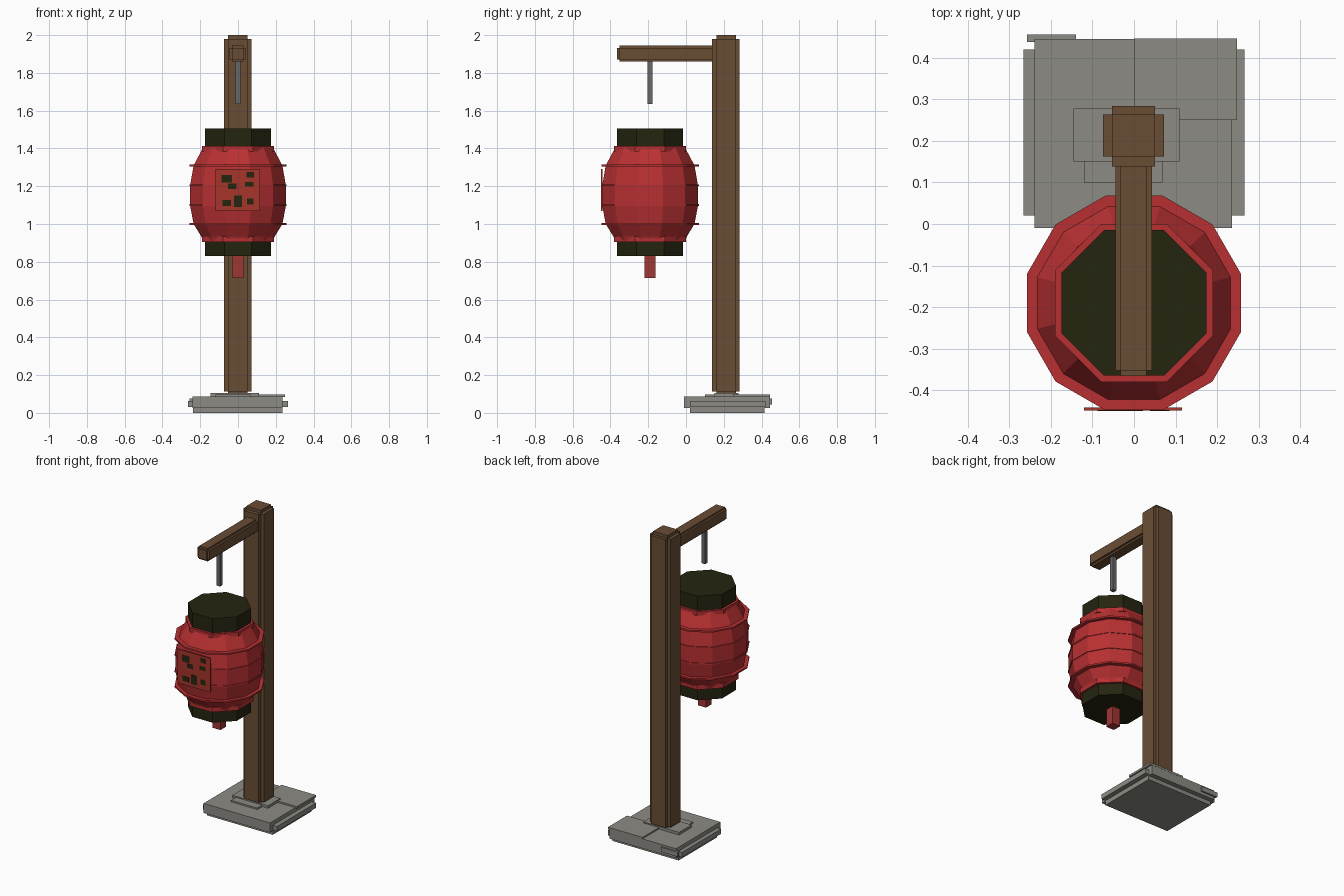
import bpy, bmesh, math

if "Cube" in bpy.data.objects:
    bpy.data.objects.remove(bpy.data.objects["Cube"])


def material(name, color):
    m = bpy.data.materials.new(name)
    m.diffuse_color = (*color, 1)
    m.use_nodes = True
    m.node_tree.nodes["Principled BSDF"].inputs["Base Color"].default_value = m.diffuse_color
    return m


WOOD = material("brown wood", (0.141, 0.074, 0.034))
STONE = material("grey stone", (0.262, 0.258, 0.231))
IRON = material("dark grey iron", (0.14, 0.14, 0.14))
RED = material("lantern red", (0.485, 0.030, 0.032))
DARK = material("dark olive", (0.018, 0.018, 0.005))
PANEL = material("panel red", (0.38, 0.036, 0.024))
TASSEL = material("tassel red", (0.35, 0.038, 0.034))
LY = -0.19  # lantern axis in y


def finish(name, bm, mat):
    bmesh.ops.recalc_face_normals(bm, faces=bm.faces)
    me = bpy.data.meshes.new(name)
    bm.to_mesh(me)
    bm.free()
    me.materials.append(mat)
    ob = bpy.data.objects.new(name, me)
    bpy.context.collection.objects.link(ob)
    return ob


def boxes(name, mat, *spans):
    """One object from boxes given as (x0, x1, y0, y1, z0, z1)."""
    bm = bmesh.new()
    for x0, x1, y0, y1, z0, z1 in spans:
        vs = bmesh.ops.create_cube(bm, size=1)["verts"]
        for v in vs:
            v.co = (x1 if v.co.x > 0 else x0,
                    y1 if v.co.y > 0 else y0,
                    z1 if v.co.z > 0 else z0)
    return finish(name, bm, mat)


def lathe(name, mat, sides, profile):
    """Closed faceted solid around the lantern axis; profile = (flat radius, z)."""
    bm = bmesh.new()
    rings = []
    for r, z in profile:
        r /= math.cos(math.pi / sides)
        rings.append([bm.verts.new((r * math.cos(a), LY + r * math.sin(a), z))
                      for a in (math.tau * (i + 0.5) / sides for i in range(sides))])
    for lo, hi in zip(rings, rings[1:]):
        for i in range(sides):
            j = (i + 1) % sides
            bm.faces.new((lo[i], lo[j], hi[j], hi[i]))
    bm.faces.new(rings[0])
    bm.faces.new(rings[-1])
    return finish(name, bm, mat)


# Stone base: stacked, slightly offset slabs
boxes("base_bottom_slab", STONE, (-0.238, 0.236, 0.02, 0.415, 0, 0.03))
boxes("base_middle_slab", STONE, (-0.266, 0.266, 0.02, 0.42, 0.03, 0.062))
boxes("base_top_slab", STONE, (-0.24, 0.236, -0.01, 0.445, 0.026, 0.088))
boxes("base_corner_plate", STONE, (0, 0.248, 0.25, 0.446, 0.085, 0.098))
boxes("base_back_chip", STONE, (-0.257, -0.14, 0.438, 0.456, 0.045, 0.075))
boxes("post_footing", STONE, (-0.145, 0.11, 0.15, 0.278, 0.085, 0.105),
      (-0.12, 0.068, 0.10, 0.278, 0.085, 0.098))

# Wooden post and arm with stepped corners
boxes("post", WOOD, (-0.074, 0.072, 0.162, 0.264, 0.112, 1.98),
      (-0.053, 0.051, 0.138, 0.284, 0.112, 1.98),
      (-0.053, 0.051, 0.162, 0.264, 0.10, 2.0))
boxes("arm", WOOD, (-0.045, 0.043, -0.353, 0.15, 1.872, 1.932),
      (-0.032, 0.030, -0.353, 0.15, 1.86, 1.944),
      (-0.032, 0.030, -0.366, 0.15, 1.872, 1.932))
boxes("hanging_rod", IRON, (-0.013, 0.013, LY - 0.013, LY + 0.013, 1.635, 1.865))

# Lantern body, rims, ribs and end caps
lathe("lantern_body", RED, 12, [(0.185, 0.91), (0.195, 0.935), (0.235, 1.0), (0.254, 1.10),
                                (0.254, 1.20), (0.235, 1.31), (0.195, 1.385), (0.185, 1.405)])
for side, z0, z1 in (("bottom", 0.905, 0.935), ("top", 1.385, 1.412)):
    lathe(side + "_rim", RED, 8, [(0.19, z0), (0.19, z1)])
for i, z in enumerate((1.0, 1.10, 1.205, 1.31)):
    lathe("rib_%d" % (i + 1), RED, 12, [(0.258, z - 0.005), (0.258, z + 0.005)])
lathe("bottom_cap", DARK, 8, [(0.175, 0.83), (0.175, 0.91)])
lathe("top_cap", DARK, 8, [(0.175, 1.40), (0.175, 1.505)])
boxes("tassel", TASSEL, (-0.03, 0.028, LY - 0.03, LY + 0.028, 0.715, 0.84))

# Front panel with abstract dark patches
boxes("front_panel", PANEL, (-0.12, 0.116, -0.449, -0.442, 1.07, 1.29))
patches = [(-0.06, 1.24, 0.028, 0.020), (-0.03, 1.20, 0.022, 0.014), (0.065, 1.26, 0.020, 0.014),
           (0.06, 1.21, 0.022, 0.012), (-0.06, 1.11, 0.022, 0.016), (0.0, 1.12, 0.022, 0.03),
           (0.065, 1.12, 0.018, 0.016)]
boxes("panel_patches", DARK, *[(x - w, x + w, -0.4505, -0.448, z - h, z + h)
                               for x, z, w, h in patches])
